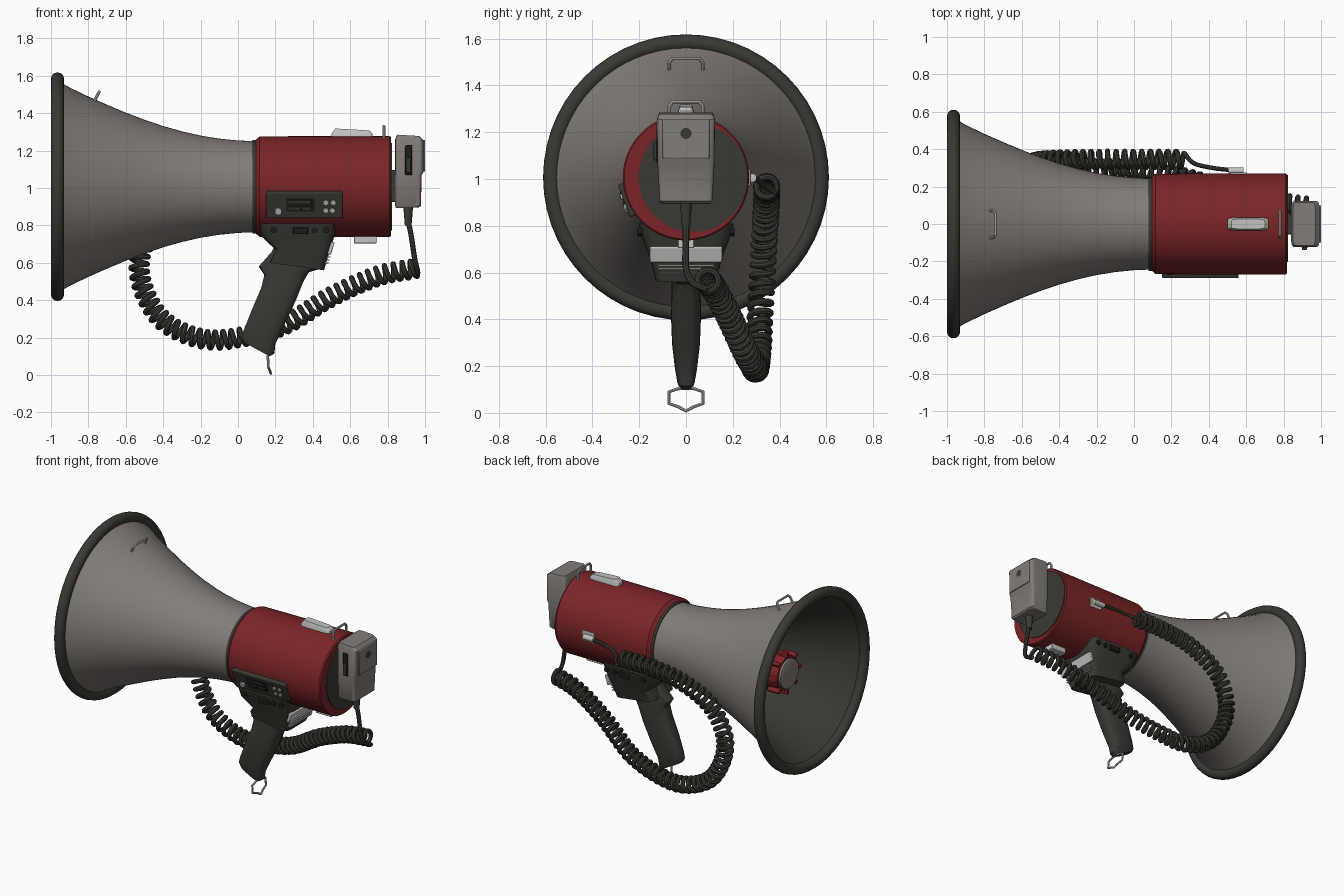
import bpy, bmesh, math
from mathutils import Vector

if "Cube" in bpy.data.objects:
    bpy.data.objects.remove(bpy.data.objects["Cube"], do_unlink=True)

AXIS = 1.007  # height of the horn axis
parts = []


def material(name, rgb, rough=0.6):
    m = bpy.data.materials.new(name)
    m.use_nodes = True
    m.diffuse_color = (*rgb, 1)
    shader = m.node_tree.nodes["Principled BSDF"]
    shader.inputs["Base Color"].default_value = (*rgb, 1)
    shader.inputs["Roughness"].default_value = rough
    return m


GREY = material("warm grey plastic", (0.23, 0.205, 0.19))
RED = material("deep red plastic", (0.2, 0.018, 0.02))
DARK = material("charcoal rubber", (0.042, 0.042, 0.034))
BLACK = material("black trim", (0.012, 0.012, 0.011))
SILVER = material("pale metal", (0.55, 0.55, 0.54))


def add(name, mesh, mat):
    ob = bpy.data.objects.new(name, mesh)
    bpy.context.collection.objects.link(ob)
    mesh.materials.clear()
    mesh.materials.append(mat)
    parts.append(ob)
    return ob


def skin(name, rings, mat, caps=True):
    """Join equal rings of points into one surface."""
    bm = bmesh.new()
    loops = [[bm.verts.new(p) for p in ring] for ring in rings]
    n = len(loops[0])
    for a, b in zip(loops, loops[1:]):
        for i in range(n):
            j = (i + 1) % n
            bm.faces.new((a[i], a[j], b[j], b[i]))
    if caps:
        bm.faces.new(loops[0])
        bm.faces.new(loops[-1])
    bmesh.ops.recalc_face_normals(bm, faces=bm.faces)
    mesh = bpy.data.meshes.new(name)
    bm.to_mesh(mesh)
    bm.free()
    return add(name, mesh, mat)


def lathe(name, profile, mat, caps=True, sides=64, y=0, z=AXIS):
    """Turn (x, radius) pairs around the horn axis."""
    turns = [2 * math.pi * i / sides for i in range(sides)]
    return skin(name, [[(x, y + r * math.cos(t), z + r * math.sin(t)) for t in turns]
                       for x, r in profile], mat, caps)


def loft(name, sections, mat, power, sides=24):
    """Rounded sections: front x, z, rear x, z and half width."""
    def soft(v):
        return math.copysign(abs(v) ** power, v)
    rings = []
    for xa, za, xb, zb, w in sections:
        ring = []
        for i in range(sides):
            t = 2 * math.pi * (i + 0.5) / sides
            k = (soft(math.cos(t)) + 1) / 2
            ring.append((xa + (xb - xa) * k, w * soft(math.sin(t)), za + (zb - za) * k))
        rings.append(ring)
    return skin(name, rings, mat)


def box(name, centre, size, mat, rot=(0, 0, 0), bevel=0.004):
    bpy.ops.mesh.primitive_cube_add(size=1, location=centre, rotation=rot)
    ob = bpy.context.object
    ob.name = name
    ob.scale = size
    bpy.ops.object.transform_apply(location=False, rotation=False, scale=True)
    ob.data.materials.append(mat)
    if bevel:
        mod = ob.modifiers.new("soft_edges", "BEVEL")
        mod.width, mod.segments = bevel, 2
    parts.append(ob)
    return ob


def peg(name, centre, radius, depth, mat, rot=(0, 0, 0), sides=20, tip=None):
    bpy.ops.mesh.primitive_cone_add(vertices=sides, radius1=radius, depth=depth, location=centre,
                                    radius2=radius if tip is None else tip, rotation=rot)
    ob = bpy.context.object
    ob.name = name
    ob.data.materials.append(mat)
    parts.append(ob)


def wire(name, points, radius, mat, cyclic=False):
    curve = bpy.data.curves.new(name, "CURVE")
    curve.dimensions = "3D"
    curve.bevel_depth, curve.bevel_resolution = radius, 2
    curve.use_fill_caps = True
    line = curve.splines.new("POLY")
    line.points.add(len(points) - 1)
    for p, co in zip(line.points, points):
        p.co = (*co, 1)
    line.use_cyclic_u = cyclic
    temp = bpy.data.objects.new(name + "_path", curve)
    mesh = bpy.data.meshes.new_from_object(temp)
    bpy.data.objects.remove(temp)
    return add(name, mesh, mat)


def smooth_path(pts, steps):
    """Curve passing through every given point."""
    p = [Vector(v) for v in pts]
    p = [2 * p[0] - p[1]] + p + [2 * p[-1] - p[-2]]
    out = []
    for a, b, c, d in zip(p, p[1:], p[2:], p[3:]):
        for i in range(steps):
            t = i / steps
            out.append(0.5 * (2 * b + (c - a) * t + (2 * a - 5 * b + 4 * c - d) * t * t
                              + (3 * b - a - 3 * c + d) * t ** 3))
    return out + [p[-2]]


# Horn shell, lining and rubber rim
flare = [(-0.96, 0.565), (-0.9, 0.53), (-0.8, 0.482), (-0.7, 0.438), (-0.6, 0.396), (-0.5, 0.358),
         (-0.4, 0.324), (-0.3, 0.296), (-0.2, 0.273), (-0.1, 0.257), (0, 0.247), (0.1, 0.243)]
lathe("horn_shell", flare, GREY, caps=False)
lining = lathe("horn_lining", [(x, r - 0.012) for x, r in flare], DARK, caps=False)
lining.data.flip_normals()
bpy.ops.mesh.primitive_torus_add(major_segments=56, minor_segments=16, major_radius=0.576,
                                 minor_radius=0.035, location=(-0.965, 0, AXIS),
                                 rotation=(0, math.pi / 2, 0))
rim = bpy.context.object
rim.name = "horn_rim"
rim.data.materials.append(DARK)
parts.append(rim)

# Sound tube inside the horn, with ribs and a grey cap
lathe("inner_tube", [(-0.78, 0.115), (-0.7, 0.12), (-0.4, 0.125), (0.08, 0.13)], RED, sides=32)
lathe("inner_tube_cap", [(-0.8, 0.09), (-0.795, 0.1), (-0.77, 0.1)], GREY, sides=32)
for i in range(8):
    t = math.pi * i / 4
    box("inner_tube_rib", (-0.74, 0.125 * math.sin(t), AXIS + 0.125 * math.cos(t)),
        (0.09, 0.025, 0.04), RED, (-t, 0, 0))

# Body drum and end plate
lathe("body_gasket", [(0.078, 0.25), (0.1, 0.25)], DARK)
lathe("body_drum", [(0.09, 0.245), (0.115, 0.268), (0.3, 0.27), (0.81, 0.27), (0.818, 0.264)], RED)
lathe("end_plate", [(0.81, 0.233), (0.824, 0.233)], DARK, y=0.03)

# Control panel on the front flank
TILT = math.radians(21)


def on_panel(x, up, out):
    """Place a point along, across and above the panel."""
    return (x, -out * math.cos(TILT) + up * -math.sin(TILT) * -1 * -1,
            AXIS - out * math.sin(TILT) + up * math.cos(TILT))


SLOPE = (TILT, 0, 0)
box("control_panel", on_panel(0.355, 0, 0.262), (0.41, 0.044, 0.148), DARK, SLOPE, 0.006)
box("panel_inset", on_panel(0.335, 0.005, 0.284), (0.15, 0.006, 0.075), BLACK, SLOPE, 0)
for x, up, w in [(0.33, 0.024, 0.12), (0.3, -0.012, 0.06), (0.37, -0.012, 0.05)]:
    box("panel_slider", on_panel(x, up, 0.289), (w, 0.008, 0.02), DARK, SLOPE, 0.002)
face_out = (math.pi / 2 + TILT, 0, 0)
peg("panel_knob", on_panel(0.215, -0.03, 0.288), 0.021, 0.014, SILVER, face_out, 6)
for x, up in [(0.47, 0.02), (0.51, 0.02), (0.47, -0.025), (0.505, -0.025)]:
    peg("panel_socket", on_panel(x, up, 0.286), 0.013, 0.01, SILVER, face_out)

# Grip and its saddle under the drum
loft("grip", [(0.03, 0.175, 0.17, 0.10, 0.034), (0.018, 0.2, 0.195, 0.115, 0.04),
              (0.03, 0.24, 0.2, 0.165, 0.048), (0.07, 0.34, 0.25, 0.27, 0.06),
              (0.125, 0.47, 0.31, 0.4, 0.065), (0.14, 0.535, 0.35, 0.5, 0.062),
              (0.11, 0.58, 0.38, 0.55, 0.062), (0.18, 0.66, 0.45, 0.57, 0.062),
              (0.2, 0.7, 0.46, 0.7, 0.06)], DARK, 0.65)
loft("grip_saddle", [(0.17, 0.6, 0.46, 0.56, 0.13), (0.2, 0.67, 0.49, 0.66, 0.155),
                     (0.12, 0.745, 0.515, 0.74, 0.185), (0.11, 0.81, 0.53, 0.81, 0.205)], DARK, 0.3)
box("saddle_panel", (0.497, 0, 0.678), (0.02, 0.31, 0.068), SILVER, (0, math.radians(18), 0))
for i in range(3):
    box("saddle_ridge", (0.474 + i * 0.005, 0, 0.6 + i * 0.016), (0.02, 0.24, 0.006), SILVER, bevel=0)
for side in (-1, 1):
    for x in (0.19, 0.41, 0.47):
        peg("saddle_screw", (x, side * 0.197, 0.775), 0.016, 0.016, BLACK, (math.pi / 2, 0, 0))
    box("saddle_switch", (0.335, side * 0.197, 0.772), (0.08, 0.02, 0.035), BLACK)

# Latches above and below the drum
loft("top_latch", [(0.5, 1.268, 0.72, 1.268, 0.035), (0.5, 1.29, 0.72, 1.29, 0.034),
                   (0.52, 1.318, 0.7, 1.308, 0.026)], SILVER, 0.3)
box("lower_latch", (0.68, 0, 0.724), (0.12, 0.07, 0.04), SILVER)

# Wire strap loops
def strap_loop(name, foot, head, half=0.072):
    (xa, za), (xb, zb) = foot, head
    k = 0.75
    xm, zm = xa + (xb - xa) * k, za + (zb - za) * k
    left = [(xa, half, za), (xm, half, zm), (xb, half * 0.8, zb)]
    wire(name, left + [(x, -y, z) for x, y, z in reversed(left)], 0.008, SILVER)


strap_loop("horn_strap_loop", (-0.775, 1.45), (-0.742, 1.515))
strap_loop("body_strap_loop", (0.78, 1.25), (0.78, 1.33))
half_loop = [(0.16, 0.03, 0.105), (0.16, 0.073, 0.09), (0.163, 0.073, 0.04), (0.17, 0.03, 0.025)]
wire("grip_strap_loop", half_loop + [(0.175, 0, 0.008)]
     + [(x, -y, z) for x, y, z in reversed(half_loop)], 0.007, SILVER, True)

# Hand microphone
loft("microphone", [(0.845, 0.893, 0.965, 0.895, 0.105), (0.84, 0.905, 0.978, 0.905, 0.113),
                    (0.84, 1.07, 0.982, 1.07, 0.122), (0.84, 1.085, 0.992, 1.085, 0.122),
                    (0.84, 1.26, 0.992, 1.255, 0.124), (0.85, 1.285, 0.97, 1.278, 0.115)],
     GREY, 0.22, 40)
box("microphone_cover", (0.994, 0, 1.172), (0.012, 0.2, 0.17), GREY, bevel=0.005)
peg("microphone_hole", (0.9985, 0, 1.195), 0.024, 0.004, DARK, (0, math.pi / 2, 0))
box("microphone_hanger", (0.828, 0, 1.01), (0.04, 0.11, 0.17), DARK)
box("talk_slot", (0.912, -0.122, 1.15), (0.036, 0.008, 0.16), BLACK, bevel=0.003)
box("talk_button", (0.912, -0.127, 1.12), (0.026, 0.022, 0.08), DARK)
peg("cord_relief", (0.91, 0, 0.85), 0.018, 0.1, DARK, tip=0.026)

# Coiled cord with straight ends and plug
path = smooth_path([(0.95, 0.09, 0.57), (0.75, 0.12, 0.53), (0.5, 0.18, 0.42), (0.25, 0.25, 0.27),
                    (0.0, 0.29, 0.2), (-0.2, 0.3, 0.195), (-0.4, 0.31, 0.29), (-0.51, 0.32, 0.47),
                    (-0.52, 0.33, 0.65), (-0.42, 0.34, 0.82), (-0.2, 0.345, 0.93),
                    (0.05, 0.345, 0.965), (0.27, 0.345, 0.965)], 75)
coil, run = [], 0
for a, b in zip(path, path[1:]):
    along = (b - a).normalized()
    u = along.cross(Vector((0, 1, 0))).normalized()
    v = along.cross(u)
    t = 2 * math.pi * run / 0.046
    coil.append(a + 0.044 * (u * math.cos(t) + v * math.sin(t)))
    run += (b - a).length
wire("coiled_cord", coil, 0.0145, DARK)
wire("microphone_lead", smooth_path([(0.91, 0, 0.82), (0.925, 0, 0.75), (0.945, 0, 0.62),
                                     (0.96, 0.03, 0.555), coil[0]], 8), 0.014, DARK)
wire("plug_lead", smooth_path([coil[-1], (0.32, 0.325, 0.98), (0.42, 0.3, 1.0),
                               (0.52, 0.288, 1.005)], 8), 0.012, DARK)
box("plug_plate", (0.56, 0.268, 1.005), (0.09, 0.014, 0.07), SILVER)
peg("plug", (0.545, 0.284, 1.005), 0.018, 0.08, SILVER, (0, math.pi / 2, 0))

# Soft shading with crisp edges
bpy.ops.object.select_all(action="DESELECT")
for ob in parts:
    ob.select_set(True)
bpy.context.view_layer.objects.active = parts[0]
bpy.ops.object.shade_smooth_by_angle(angle=math.radians(35))
